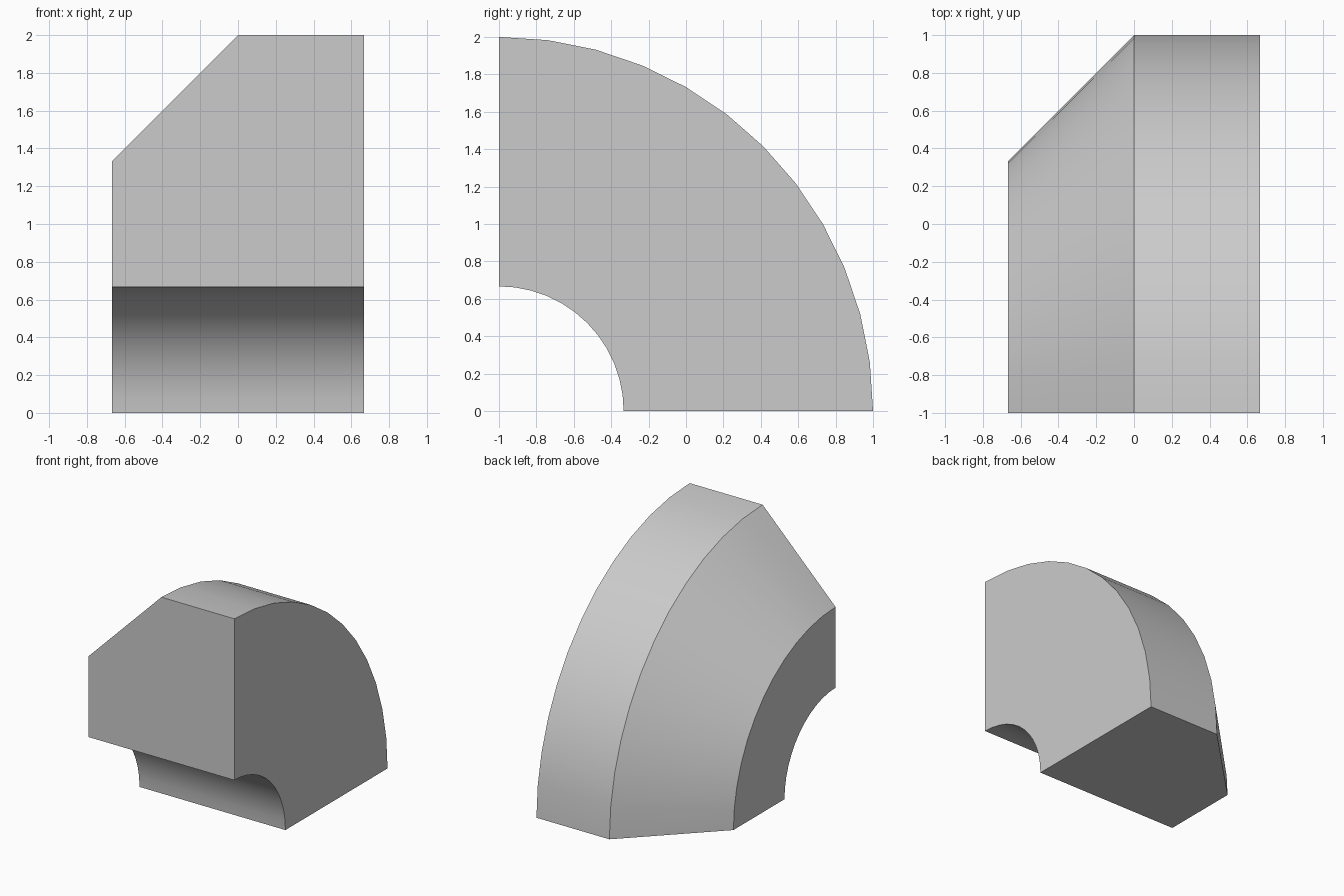
import bpy, bmesh, math
from mathutils import Vector, Matrix

cube = bpy.data.objects.get("Cube")
if cube:
    bpy.data.objects.remove(cube, do_unlink=True)

# Single grey material
grey = bpy.data.materials.new("plain_grey")
grey.use_nodes = True
colour = (0.6, 0.6, 0.6, 1)
grey.diffuse_color = colour
grey.node_tree.nodes["Principled BSDF"].inputs["Base Color"].default_value = colour

# Chamfered square section, swept a quarter turn about the lower front edge
UNIT = 2 / 3
SEGMENTS = 12
section = [(-1, 1), (1, 1), (1, 3), (0, 3), (-1, 2)]   # x, radius in units
pivot = Vector((0, -1, 0))

bm = bmesh.new()
verts = [bm.verts.new((x * UNIT, -1, r * UNIT)) for x, r in section]
start = bm.faces.new(verts)
cap = bm.faces.new([bm.verts.new(v.co) for v in verts])
edges = list(start.edges)
result = bmesh.ops.spin(bm, geom=edges, cent=pivot, axis=(1, 0, 0),
                        angle=-math.pi / 2, steps=SEGMENTS, use_duplicate=False)

# Close the far end and weld the seams
turn = Matrix.Rotation(-math.pi / 2, 4, 'X')
for v in cap.verts:
    v.co = pivot + turn @ (v.co - pivot)
bmesh.ops.remove_doubles(bm, verts=bm.verts, dist=0.0001)
bmesh.ops.recalc_face_normals(bm, faces=bm.faces)

mesh = bpy.data.meshes.new("curved_corner_block")
bm.to_mesh(mesh)
bm.free()
mesh.materials.append(grey)
block = bpy.data.objects.new("curved_corner_block", mesh)
bpy.context.collection.objects.link(block)

# Smooth the curve, keep the section corners sharp
bpy.ops.object.select_all(action='DESELECT')
block.select_set(True)
bpy.context.view_layer.objects.active = block
bpy.ops.object.shade_smooth_by_angle(angle=math.radians(30))
